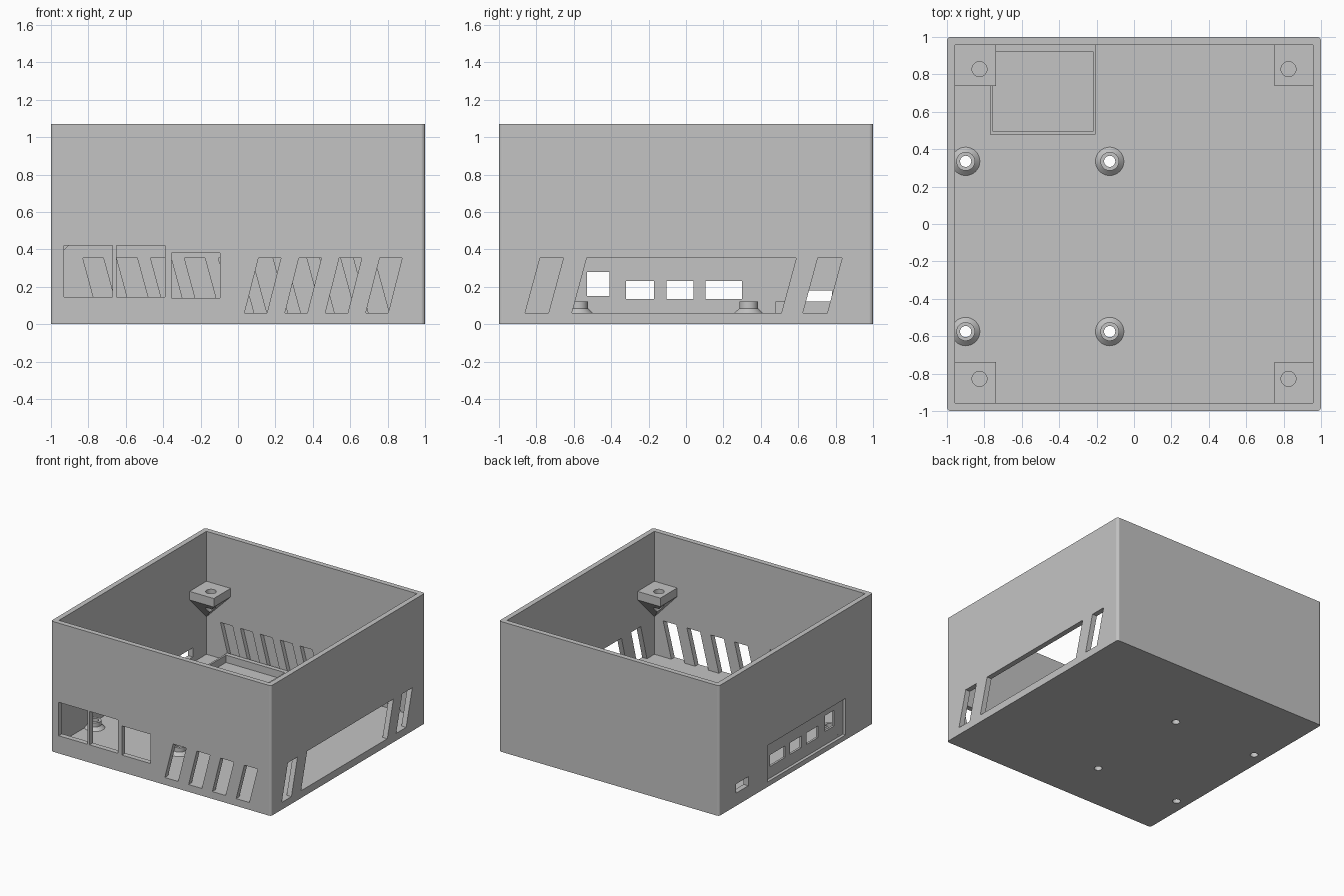
import bpy, bmesh, math
from mathutils import Vector

cube = bpy.data.objects.get("Cube")
if cube:
    bpy.data.objects.remove(cube, do_unlink=True)

GREY = (0.55, 0.55, 0.55, 1)
mat = bpy.data.materials.new("grey plastic")
mat.use_nodes = True
mat.diffuse_color = GREY
mat.node_tree.nodes["Principled BSDF"].inputs["Base Color"].default_value = GREY

HEIGHT, FLOOR, INNER = 1.07, 0.06, 0.957
SIDES = 32


def prism(bm, pts, axis, lo, hi):
    """Extrude a 2D outline along one axis."""
    def place(p, d):
        c = list(p)
        c.insert(axis, d)
        return bm.verts.new(c)
    a = [place(p, lo) for p in pts]
    b = [place(p, hi) for p in pts]
    bm.faces.new(a)
    bm.faces.new(b[::-1])
    for i in range(len(pts)):
        j = (i + 1) % len(pts)
        bm.faces.new((a[j], a[i], b[i], b[j]))


def rect(a0, a1, b0, b1):
    return [(a0, b0), (a1, b0), (a1, b1), (a0, b1)]


def slanted(start, width, lean=0.08):
    z0, z1 = FLOOR, 0.355
    return [(start, z0), (start + width, z0), (start + width + lean, z1), (start + lean, z1)]


def circle(cx, cy, r):
    return [(cx + r * math.cos(2 * math.pi * i / SIDES),
             cy + r * math.sin(2 * math.pi * i / SIDES)) for i in range(SIDES)]


def finish(name, bm):
    bmesh.ops.recalc_face_normals(bm, faces=bm.faces)
    me = bpy.data.meshes.new(name)
    bm.to_mesh(me)
    bm.free()
    me.materials.append(mat)
    ob = bpy.data.objects.new(name, me)
    bpy.context.collection.objects.link(ob)
    return ob


def cut(ob, bm):
    """Subtract the solids in bm from ob and apply the result."""
    cutter = finish("cutter", bm)
    cutter.hide_render = True
    mod = ob.modifiers.new("cut", 'BOOLEAN')
    mod.operation, mod.solver, mod.object = 'DIFFERENCE', 'EXACT', cutter
    deps = bpy.context.evaluated_depsgraph_get()
    me = bpy.data.meshes.new_from_object(ob.evaluated_get(deps))
    ob.modifiers.clear()
    ob.data = me
    bpy.data.objects.remove(cutter, do_unlink=True)


# Outer box with softened upright corners
bm = bmesh.new()
prism(bm, rect(-1, 1, -1, 1), 2, 0, HEIGHT)
upright = [e for e in bm.edges if abs(e.verts[0].co.z - e.verts[1].co.z) > 0.5]
bmesh.ops.bevel(bm, geom=upright, offset=0.02, segments=4, profile=0.5, affect='EDGES')
case = finish("case_shell", bm)

# Open interior
bm = bmesh.new()
prism(bm, rect(-INNER, INNER, -INNER, INNER), 2, FLOOR, HEIGHT + 0.2)
cut(case, bm)

# Shallow panel around the ports on the -x wall
bm = bmesh.new()
prism(bm, rect(-0.645, 0.37, 0.04, 0.34), 0, -1.1, -0.975)
cut(case, bm)

bm = bmesh.new()
# Front windows and vents
for x0, x1, z0, z1 in ((-0.93, -0.67, 0.145, 0.42), (-0.65, -0.39, 0.145, 0.42),
                       (-0.355, -0.095, 0.14, 0.38)):
    prism(bm, rect(x0, x1, z0, z1), 1, -1.1, -0.9)
for i in range(4):
    prism(bm, slanted(0.035 + 0.216 * i, 0.12, 0.075), 1, -1.1, -0.9)
# Long opening and two vents on the +x wall
for start, width in ((-0.86, 0.125), (-0.61, 1.12), (0.625, 0.13)):
    prism(bm, slanted(start, width), 0, 0.9, 1.1)
# Ports on the -x wall
for y0, y1, z0, z1 in ((-0.53, -0.41, 0.15, 0.28), (-0.32, -0.17, 0.135, 0.23),
                       (-0.105, 0.04, 0.135, 0.23), (0.105, 0.30, 0.135, 0.23),
                       (0.62, 0.78, 0.105, 0.18)):
    prism(bm, rect(y0, y1, z0, z1), 0, -1.1, -0.9)
# Vents in the back wall, closed by a thin outer skin
for i in range(9):
    prism(bm, slanted(-0.75 + 0.181 * i, 0.11, -0.08), 1, 0.9, 0.992)
# Screw holes through the floor
POSTS = [(x, y) for x in (-0.9, -0.13) for y in (0.335, -0.575)]
for x, y in POSTS:
    prism(bm, circle(x, y, 0.03), 2, -0.1, 0.2)
cut(case, bm)

# Board standoffs with flared feet
PROFILE = [(0.03, 0.06), (0.076, 0.06), (0.05, 0.085), (0.05, 0.12), (0.03, 0.12)]
for n, (x, y) in enumerate(POSTS):
    bm = bmesh.new()
    vs = [bm.verts.new((x + r, y, z)) for r, z in PROFILE]
    es = [bm.edges.new((vs[i], vs[(i + 1) % len(vs)])) for i in range(len(vs))]
    bmesh.ops.spin(bm, geom=vs + es, cent=(x, y, 0), axis=(0, 0, 1),
                   angle=2 * math.pi, steps=SIDES)
    bmesh.ops.remove_doubles(bm, verts=bm.verts, dist=0.0005)
    post = finish(f"standoff_{n + 1}", bm)
    bpy.ops.object.select_all(action='DESELECT')
    post.select_set(True)
    bpy.context.view_layer.objects.active = post
    bpy.ops.object.shade_smooth_by_angle(angle=math.radians(25))

# Low walled tray in the back corner
bm = bmesh.new()
for x0, x1, y0, y1 in ((-0.77, -0.755, 0.478, 0.96), (-0.22, -0.205, 0.478, 0.96),
                       (-0.755, -0.22, 0.478, 0.495), (-0.755, -0.22, 0.922, 0.96)):
    prism(bm, rect(x0, x1, y0, y1), 2, 0.055, 0.12)
finish("tray_walls", bm)

# Lid screw brackets, tapering down into each corner
for sx, side in ((-1, "right"), (1, "left")):
    for sy, end in ((-1, "front"), (1, "back")):
        near = 0.737 if sx < 0 else 0.75
        bm = bmesh.new()
        for z in (0.59, 0.66):
            for p in rect(sx * near, sx * 0.96, sy * 0.738, sy * 0.96):
                bm.verts.new(Vector((*p, z)))
        bm.verts.new((sx * 0.96, sy * 0.96, 0.365))
        bmesh.ops.convex_hull(bm, input=bm.verts)
        bmesh.ops.dissolve_limit(bm, angle_limit=0.01, verts=bm.verts, edges=bm.edges)
        bracket = finish(f"bracket_{end}_{side}", bm)
        bm = bmesh.new()
        prism(bm, circle(sx * 0.826, sy * 0.828, 0.04), 2, 0.2, 0.8)
        cut(bracket, bm)
